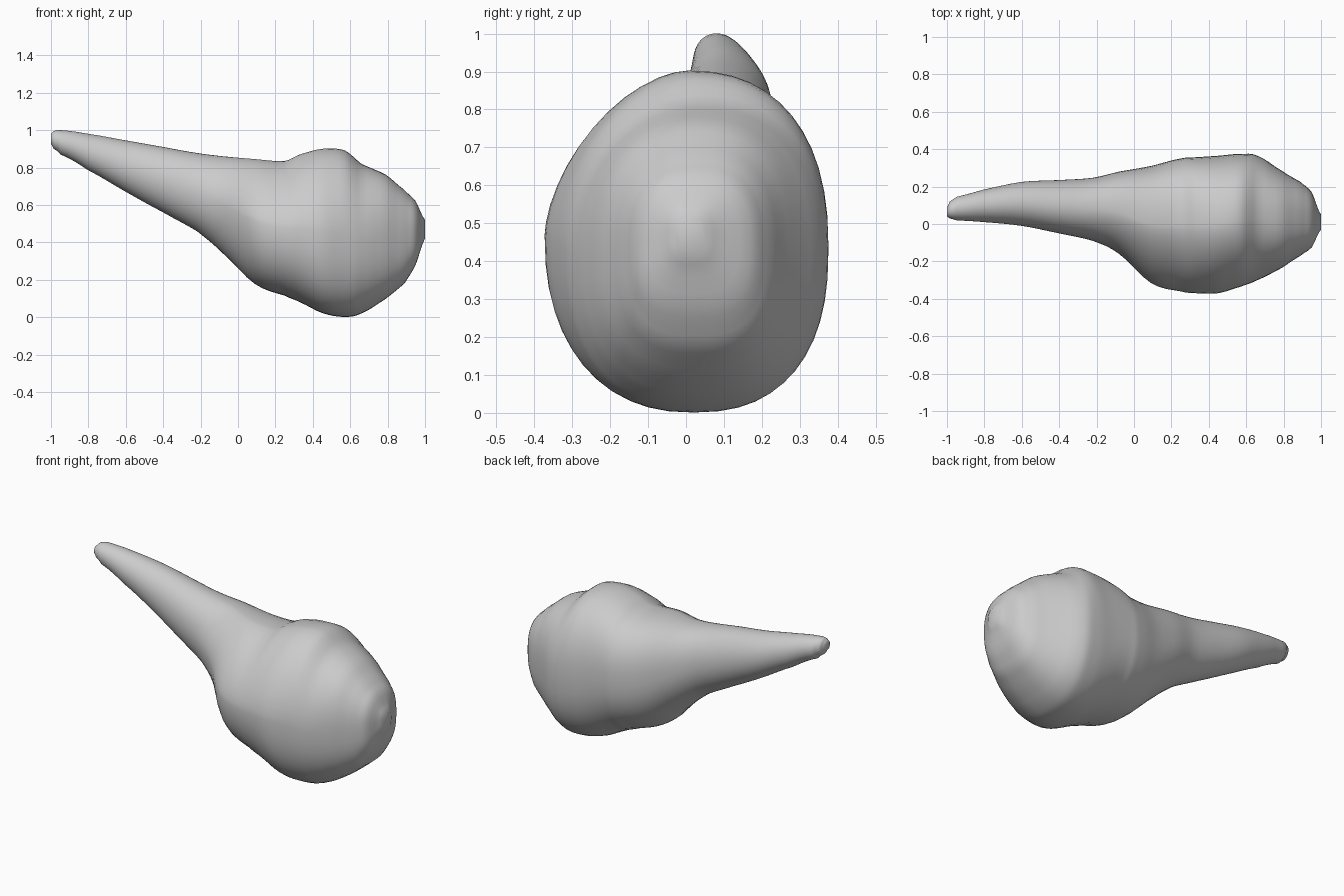
import bpy, bmesh
from math import sin, cos, pi

if "Cube" in bpy.data.objects:
    bpy.data.objects.remove(bpy.data.objects["Cube"])

# Cross-sections along the length: x, y min, y max, z min, z max
SECTIONS = [
    (-1.00, 0.04, 0.09, 0.925, 0.98),
    (-0.985, 0.03, 0.12, 0.90, 0.995),
    (-0.95, 0.02, 0.145, 0.87, 1.00),
    (-0.80, 0.01, 0.185, 0.785, 0.98),
    (-0.60, -0.01, 0.225, 0.67, 0.945),
    (-0.40, -0.05, 0.235, 0.56, 0.91),
    (-0.22, -0.09, 0.247, 0.46, 0.878),
    (-0.08, -0.16, 0.28, 0.34, 0.86),
    (0.09, -0.315, 0.31, 0.178, 0.845),
    (0.25, -0.36, 0.35, 0.115, 0.835),
    (0.33, -0.37, 0.357, 0.08, 0.87),
    (0.45, -0.37, 0.365, 0.022, 0.90),
    (0.57, -0.335, 0.375, 0.001, 0.892),
    (0.66, -0.30, 0.365, 0.02, 0.82),
    (0.79, -0.235, 0.285, 0.098, 0.762),
    (0.89, -0.17, 0.225, 0.18, 0.68),
    (0.95, -0.125, 0.17, 0.28, 0.62),
    (1.00, -0.03, 0.05, 0.42, 0.52),
]
# Roundness along the length: x, lower half, upper front, upper back
ROUNDNESS = [(-1, 2, 2, 2), (-0.3, 2, 2, 2.1), (0.05, 2.1, 1.5, 2.6), (0.3, 2.2, 1.6, 2.6),
             (0.5, 2.4, 1.7, 2.3), (0.66, 2.4, 1.95, 2.3), (0.9, 2.8, 2.4, 2.5), (1.01, 3, 2.6, 2.6)]
SIDES, STEPS = 48, 4


def spline(p0, p1, p2, p3, t):
    return 0.5 * (2 * p1 + (p2 - p0) * t + (2 * p0 - 5 * p1 + 4 * p2 - p3) * t * t
                  + (3 * p1 - p0 - 3 * p2 + p3) * t ** 3)


def squash(v, power):
    return (1 if v >= 0 else -1) * abs(v) ** (2 / power)


def roundness(x):
    for a, b in zip(ROUNDNESS, ROUNDNESS[1:]):
        if x <= b[0]:
            t = (x - a[0]) / (b[0] - a[0])
            return [p + (q - p) * t for p, q in zip(a[1:], b[1:])]


# Smoothly interpolated rings
rows = []
last = len(SECTIONS) - 1
for i in range(last):
    quad = [SECTIONS[min(max(i + k, 0), last)] for k in (-1, 0, 1, 2)]
    for s in range(STEPS):
        t = s / STEPS
        row = [spline(*c, t) for c in zip(*quad)]
        row[0] = quad[1][0] + (quad[2][0] - quad[1][0]) * t
        rows.append(row)
rows.append(SECTIONS[-1])

# Bulbous body with tapering handle
bm = bmesh.new()
rings = []
for x, y0, y1, z0, z1 in rows:
    low, front, back = roundness(x)
    ring = []
    for k in range(SIDES):
        a = 2 * pi * k / SIDES
        p = low if sin(a) < 0 else front if cos(a) < 0 else back
        y = (y0 + y1) / 2 + (y1 - y0) / 2 * squash(cos(a), p)
        z = (z0 + z1) / 2 + (z1 - z0) / 2 * squash(sin(a), p)
        ring.append(bm.verts.new((x, y, max(z, 0))))
    rings.append(ring)
for a, b in zip(rings, rings[1:]):
    for k in range(SIDES):
        j = (k + 1) % SIDES
        bm.faces.new((a[k], a[j], b[j], b[k]))
bm.faces.new(rings[0])
bm.faces.new(rings[-1])
bmesh.ops.recalc_face_normals(bm, faces=bm.faces)
for f in bm.faces:
    f.smooth = True

mesh = bpy.data.meshes.new("tapered_body")
bm.to_mesh(mesh)
bm.free()
body = bpy.data.objects.new("tapered_body", mesh)
bpy.context.collection.objects.link(body)
